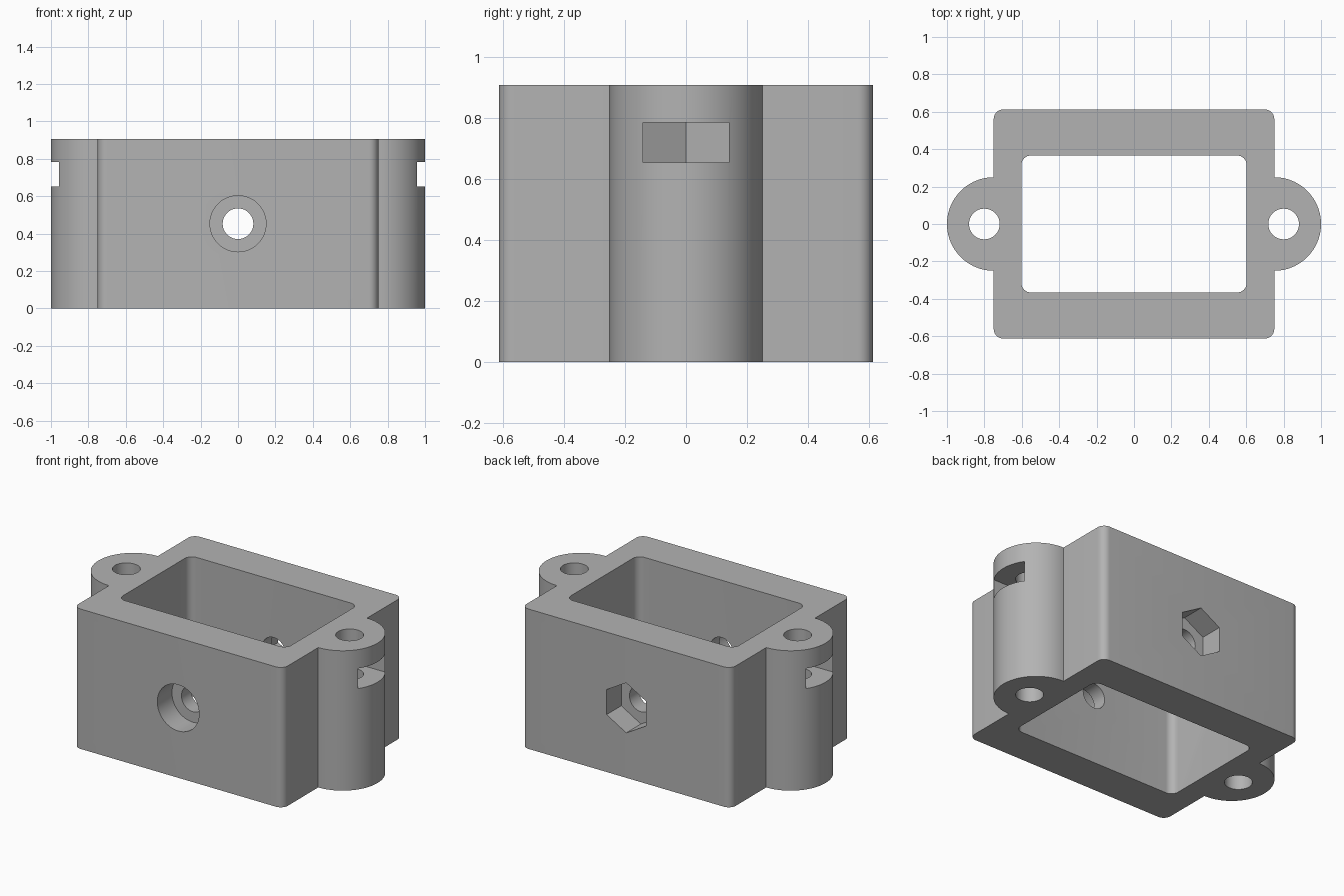
import bpy, bmesh
from math import pi, cos, sin
from mathutils import Matrix

HEIGHT = 0.906
HALF_X, HALF_Y = 0.75, 0.612
BORE_Z = HEIGHT / 2
HOLE_R = 0.082
NUT_R = 0.162

if "Cube" in bpy.data.objects:
    bpy.data.objects.remove(bpy.data.objects["Cube"], do_unlink=True)

grey = bpy.data.materials.new("plain_grey")
grey.use_nodes = True
GREY = (0.45, 0.45, 0.45, 1)
grey.diffuse_color = GREY
grey.node_tree.nodes["Principled BSDF"].inputs["Base Color"].default_value = GREY


def arc(cx, cy, r, start, sweep, steps):
    """Points along an arc; angles in half turns."""
    return [(cx + r * cos(pi * (start + sweep * i / steps)),
             cy + r * sin(pi * (start + sweep * i / steps))) for i in range(steps + 1)]


def rounded_outline(hx, hy, r, ear=0):
    """Rounded rectangle, with an optional half-round ear on each end."""
    x, y = hx - r, hy - r
    points = arc(hx, 0, ear, -0.5, 1, 48) if ear else []
    points += arc(x, y, r, 0, 0.5, 8) + arc(-x, y, r, 0.5, 0.5, 8)
    points += arc(-hx, 0, ear, 0.5, 1, 48) if ear else []
    return points + arc(-x, -y, r, 1, 0.5, 8) + arc(x, -y, r, 1.5, 0.5, 8)


def prism(name, outline, low, high, matrix=Matrix()):
    """Extrude an outline along its local z, then place it."""
    bm = bmesh.new()
    face = bm.faces.new([bm.verts.new((x, y, low)) for x, y in outline])
    top = bmesh.ops.extrude_face_region(bm, geom=[face])["geom"]
    bmesh.ops.translate(bm, vec=(0, 0, high - low),
                        verts=[v for v in top if isinstance(v, bmesh.types.BMVert)])
    bmesh.ops.transform(bm, matrix=matrix, verts=bm.verts)
    bmesh.ops.recalc_face_normals(bm, faces=bm.faces)
    mesh = bpy.data.meshes.new(name)
    bm.to_mesh(mesh)
    bm.free()
    mesh.materials.append(grey)
    obj = bpy.data.objects.new(name, mesh)
    bpy.context.collection.objects.link(obj)
    return obj


def circle(r, cx=0, steps=48):
    return arc(cx, 0, r, 0, 2, steps)[:-1]


# Housing with screw ears
housing = prism("housing", rounded_outline(HALF_X, HALF_Y, 0.05, 0.25), 0, HEIGHT)

# Central opening and the cross bore; local z of the bore points to the front
to_front = Matrix.Translation((0, 0, BORE_Z)) @ Matrix.Rotation(pi / 2, 4, "X")
cutters = [
    prism("opening_cutter", rounded_outline(0.602, 0.366, 0.05), -0.1, HEIGHT + 0.1),
    prism("cross_bore_cutter", circle(HOLE_R), -0.8, 0.8, to_front),
    prism("screw_head_cutter", circle(0.15), HALF_Y - 0.15, 0.8, to_front),
    prism("back_nut_cutter", arc(0, 0, NUT_R, 0.5, 2, 6)[:-1], -0.8, -HALF_Y + 0.15, to_front),
]

# Vertical screw holes and nut slots that open outward on both ears
for side, label in ((1, "left"), (-1, "right")):
    turn = Matrix.Rotation(0 if side > 0 else pi, 4, "Z")
    hexagon = arc(0.8, 0, NUT_R, 1 / 3, 4 / 3, 4)
    slot = hexagon + [(1.2, hexagon[-1][1]), (1.2, hexagon[0][1])]
    cutters.append(prism(label + "_screw_cutter", circle(HOLE_R, 0.8), -0.1, HEIGHT + 0.1, turn))
    cutters.append(prism(label + "_slot_cutter", slot, 0.653, 0.784, turn))

# Cut everything, then drop the helpers
bpy.context.view_layer.objects.active = housing
for cutter in cutters:
    cutter.hide_render = True
    mod = housing.modifiers.new(cutter.name, "BOOLEAN")
    mod.operation, mod.solver, mod.object = "DIFFERENCE", "EXACT", cutter
    bpy.ops.object.modifier_apply(modifier=mod.name)
for cutter in cutters:
    bpy.data.objects.remove(cutter, do_unlink=True)

bpy.ops.object.select_all(action="DESELECT")
housing.select_set(True)
bpy.ops.object.shade_smooth_by_angle(angle=pi / 6)
